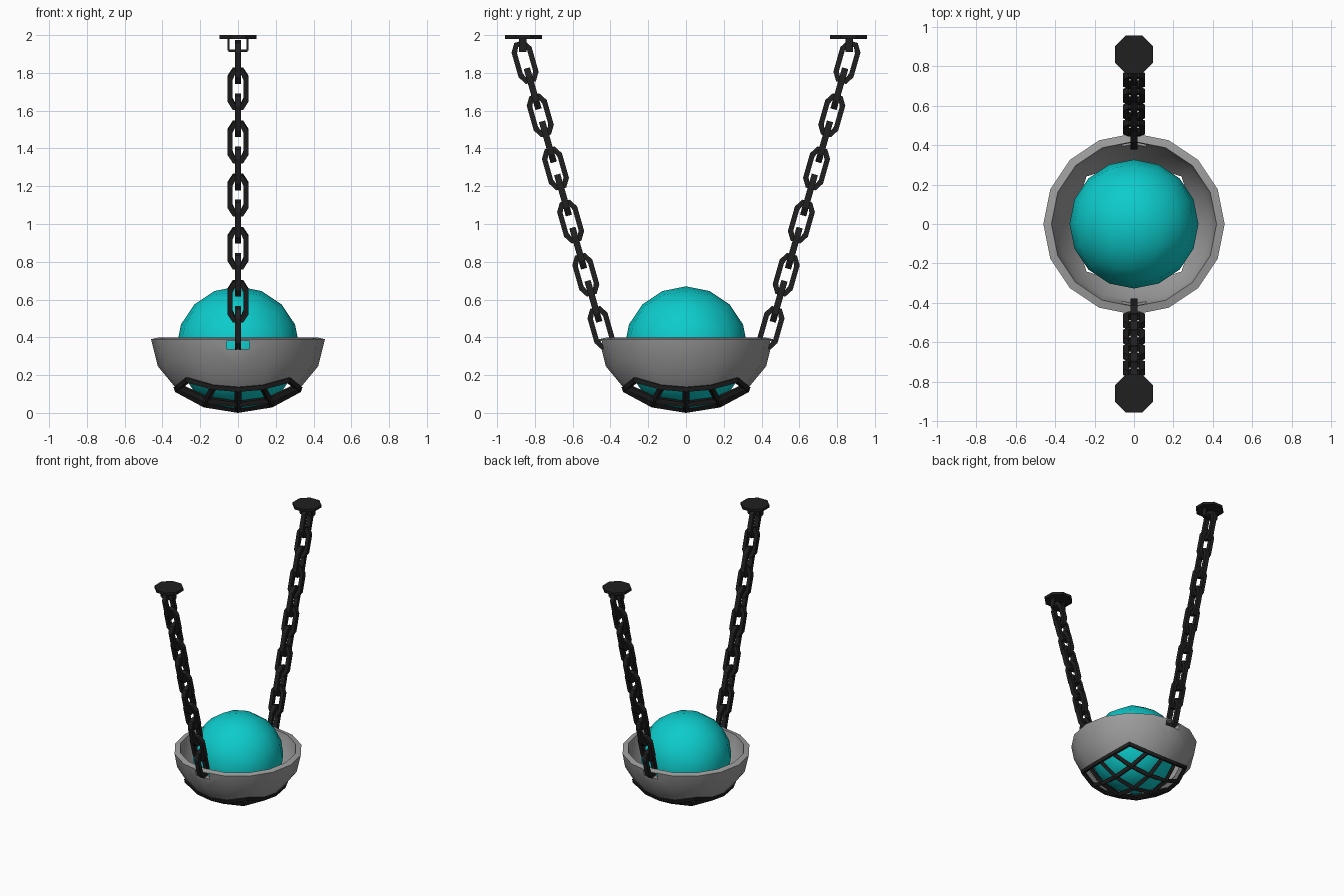
import bpy, bmesh, math
from mathutils import Matrix, Vector

if "Cube" in bpy.data.objects:
    bpy.data.objects.remove(bpy.data.objects["Cube"])


def material(name, rgb):
    m = bpy.data.materials.new(name)
    m.diffuse_color = (*rgb, 1)
    m.use_nodes = True
    m.node_tree.nodes["Principled BSDF"].inputs["Base Color"].default_value = m.diffuse_color
    return m


GREY = material("stone grey", (0.34, 0.34, 0.34))
TEAL = material("teal glow", (0.004, 0.6, 0.6))
BLACK = material("black iron", (0.014, 0.014, 0.014))


def add_object(name, bm, mat):
    bmesh.ops.recalc_face_normals(bm, faces=bm.faces)
    me = bpy.data.meshes.new(name)
    bm.to_mesh(me)
    bm.free()
    me.materials.append(mat)
    ob = bpy.data.objects.new(name, me)
    bpy.context.collection.objects.link(ob)
    bpy.ops.object.select_all(action='DESELECT')
    ob.select_set(True)
    bpy.context.view_layer.objects.active = ob
    return ob


def quad_sphere(scale, centre, keep=lambda n: True):
    """Sphere made from a cube with 4 x 4 faces a side; keep() filters cube faces."""
    bm = bmesh.new()
    bmesh.ops.create_cube(bm, size=2)
    bmesh.ops.subdivide_edges(bm, edges=bm.edges[:], cuts=3, use_grid_fill=True)
    drop = [f for f in bm.faces if not keep(f.calc_center_median())]
    bmesh.ops.delete(bm, geom=drop, context='FACES')
    for v in bm.verts:
        d = Vector([math.tan(c * math.pi / 4) for c in v.co]).normalized()
        v.co = Vector([d[i] * scale[i] + centre[i] for i in range(3)])
    return bm


def apply_modifiers(ob):
    for m in list(ob.modifiers):
        bpy.ops.object.modifier_apply(modifier=m.name)


def box(bm, size, loc):
    bmesh.ops.create_cube(bm, size=1, matrix=Matrix.Translation(loc) @ Matrix.Diagonal((*size, 1)))


SHELL = (0.46, 0.46, 0.372)
CENTRE = (0, 0, 0.39)

# Bowl: lower half of the sphere without its bottom panel
bowl = add_object("bowl", quad_sphere(SHELL, CENTRE, lambda c: -0.99 < c.z < 0), GREY)
solid = bowl.modifiers.new("wall", 'SOLIDIFY')
solid.thickness = 0.042
solid.offset = -1
apply_modifiers(bowl)

# Chain holes through the wall
bm = bmesh.new()
for s in (-1, 1):
    box(bm, (0.12, 0.2, 0.042), (0, s * 0.45, 0.36))
cutter = add_object("chain_hole_cutter", bm, GREY)
cutter.hide_render = True
bpy.context.view_layer.objects.active = bowl
cut = bowl.modifiers.new("holes", 'BOOLEAN')
cut.operation = 'DIFFERENCE'
cut.solver = 'EXACT'
cut.object = cutter
apply_modifiers(bowl)
bpy.data.objects.remove(cutter)
bpy.ops.object.select_all(action='DESELECT')
bowl.select_set(True)
bpy.ops.object.shade_smooth_by_angle(angle=math.radians(35))

# Grate: the bottom panel turned into bars
grate = add_object("bottom_grate", quad_sphere(SHELL, CENTRE, lambda c: c.z < -0.99), BLACK)
wire = grate.modifiers.new("bars", 'WIREFRAME')
wire.thickness = 0.036
wire.offset = 0
wire.use_boundary = True
apply_modifiers(grate)

# Glowing ball
add_object("ball", quad_sphere((0.327,) * 3, (0, 0, 0.343)), TEAL)
bpy.ops.object.shade_smooth_by_angle(angle=math.radians(40))


def octagon(w, l, cw, cl):
    return [(w, -l + cl), (w, l - cl), (w - cw, l), (-w + cw, l),
            (-w, l - cl), (-w, -l + cl), (-w + cw, -l), (w - cw, -l)]


def add_link(bm, matrix, bar=0.027, depth=0.034):
    """Chamfered chain link, long in local z and wide in local x."""
    outer = octagon(0.055, 0.113, 0.028, 0.045)
    inner = octagon(0.055 - bar, 0.113 - bar, 0.014, 0.03)
    rings = [[bm.verts.new(matrix @ Vector((x, y, z))) for x, z in pts]
             for pts, y in ((outer, -depth / 2), (outer, depth / 2),
                            (inner, depth / 2), (inner, -depth / 2))]
    for a in range(4):
        p, q = rings[a], rings[(a + 1) % 4]
        for i in range(8):
            j = (i + 1) % 8
            bm.faces.new((p[i], p[j], q[j], q[i]))


for s, side in ((-1, "front"), (1, "back")):
    # Chain: eleven links, alternately turned
    low, high = Vector((0, s * 0.45, 0.45)), Vector((0, s * 0.852, 1.857))
    tilt = Matrix.Rotation(-s * math.atan2(0.402, 1.407), 4, 'X')
    bm = bmesh.new()
    for i in range(11):
        turn = Matrix.Rotation(math.pi / 2 if i % 2 == 0 else 0, 4, 'Z')
        add_link(bm, Matrix.Translation(low.lerp(high, i / 10)) @ tilt @ turn)
    add_object(side + "_chain", bm, BLACK)

    # Ceiling plate
    bm = bmesh.new()
    bmesh.ops.create_cone(bm, cap_ends=True, segments=8, radius1=0.105, radius2=0.105, depth=0.02,
                          matrix=Matrix.Translation((0, s * 0.86, 1.99))
                          @ Matrix.Rotation(math.pi / 8, 4, 'Z'))
    add_object(side + "_ceiling_plate", bm, BLACK)

    # U-shaped hanger under the plate
    bm = bmesh.new()
    for x in (-0.05, 0.05):
        box(bm, (0.012, 0.04, 0.065), (x, s * 0.865, 1.951))
    box(bm, (0.1, 0.04, 0.014), (0, s * 0.865, 1.917))
    add_object(side + "_hanger", bm, BLACK)
